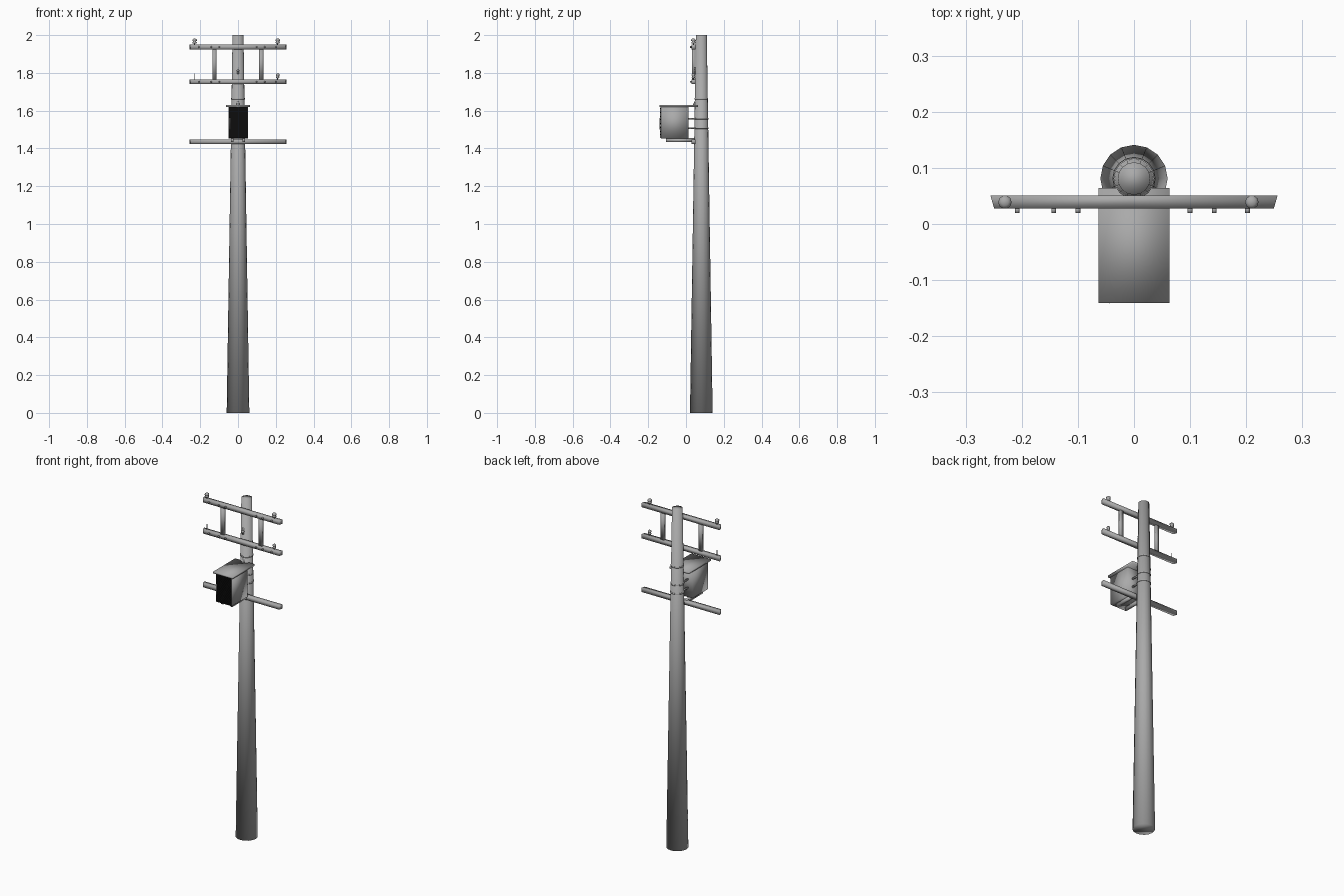
import bpy, bmesh, math
from mathutils import Matrix, Vector

if "Cube" in bpy.data.objects:
    bpy.data.objects.remove(bpy.data.objects["Cube"])


def material(name, v):
    m = bpy.data.materials.new(name)
    m.diffuse_color = (v, v, v, 1)
    m.use_nodes = True
    m.node_tree.nodes["Principled BSDF"].inputs["Base Color"].default_value = m.diffuse_color
    return m


GREY = material("weathered grey", 0.4)
BLACK = material("black", 0.004)
PY = 0.081          # pole axis in y


def pole_r(z):
    return 0.06 - 0.0155 * z


def finish(name, bm, mat=GREY, smooth=True):
    bmesh.ops.recalc_face_normals(bm, faces=bm.faces)
    me = bpy.data.meshes.new(name)
    bm.to_mesh(me)
    bm.free()
    me.materials.append(mat)
    for p in me.polygons:
        p.use_smooth = smooth
    ob = bpy.data.objects.new(name, me)
    bpy.context.collection.objects.link(ob)
    return ob


def add_box(bm, x0, x1, y0, y1, z0, z1):
    m = Matrix.Translation(((x0 + x1) / 2, (y0 + y1) / 2, (z0 + z1) / 2))
    m = m @ Matrix.Diagonal((x1 - x0, y1 - y0, z1 - z0, 1))
    return bmesh.ops.create_cube(bm, size=1, matrix=m)["verts"]


def box(name, *dims, mat=GREY, smooth=True):
    bm = bmesh.new()
    add_box(bm, *dims)
    return finish(name, bm, mat, smooth)


def rod(name, a, b, r1, r2=None, sides=8):
    a, b = Vector(a), Vector(b)
    d = b - a
    rot = d.to_track_quat('Z', 'Y').to_matrix().to_4x4()
    bm = bmesh.new()
    bmesh.ops.create_cone(bm, cap_ends=True, segments=sides, radius1=r1,
                          radius2=r1 if r2 is None else r2, depth=d.length,
                          matrix=Matrix.Translation((a + b) / 2) @ rot)
    return finish(name, bm)


def lathe(name, x, y, z, profile, sides=10):
    bm = bmesh.new()
    rings = []
    for r, h in profile:
        rings.append([bm.verts.new((x + r * math.cos(2 * math.pi * i / sides),
                                    y + r * math.sin(2 * math.pi * i / sides), z + h))
                      for i in range(sides)])
    for lo, hi in zip(rings, rings[1:]):
        for i in range(sides):
            j = (i + 1) % sides
            bm.faces.new((lo[i], lo[j], hi[j], hi[i]))
    bm.faces.new(rings[0])
    bm.faces.new(rings[-1])
    return finish(name, bm)


# Tapered pole
rod("pole", (0, PY, 0), (0, PY, 2), pole_r(0), pole_r(2), 16)

# Clamp bands round the pole
for z in (1.663, 1.558, 1.508):
    r = pole_r(z)
    lathe("clamp_band", 0, PY, z, [(r, -.004), (r + .002, -.003), (r + .002, .003), (r, .004)], 16)

# Cross arms with slanted ends, and their bolts
for z in (1.937, 1.753, 1.436):
    bm = bmesh.new()
    for v in add_box(bm, -.256, .256, .028, .051, z - .012, z + .012):
        if v.co.y < .04:
            v.co.x *= .974
    finish("cross_arm", bm)
    if z > 1.5:
        for x in (-.208, -.143, -.10, .10, .143, .202):
            rod("arm_bolt", (x, .020, z), (x, .03, z), .005, sides=6)

# Upright braces between the upper arms
for x in (-.125, .123):
    box("arm_brace", x - .011, x + .011, .032, .046, 1.763, 1.927)

# Insulators on the arms
knob = [(.003, 0), (.003, .008), (.010, .010), (.012, .016), (.007, .019),
        (.012, .023), (.012, .029), (.006, .034)]
for x in (-.23, .21):
    lathe("insulator", x, .039, 1.947, knob)
lathe("small_insulator", .21, .039, 1.763, [(r * .8, h) for r, h in knob])
rod("insulator_pin", (-.23, .039, 1.757), (-.23, .039, 1.797), .0015, sides=6)

# Eye bolt on the pole
rod("pole_bolt", (0, .036, 1.812), (0, .06, 1.812), .007)
box("pole_bolt_plate", -.005, .005, .045, .056, 1.795, 1.832)

# Equipment cabinet: body, lid, black front panel with slats
box("cabinet_body", -.051, .053, -.133, .012, 1.453, 1.622)
box("cabinet_lid", -.063, .063, -.141, .064, 1.619, 1.63)
box("front_panel", -.048, .051, -.1345, -.132, 1.456, 1.62, mat=BLACK, smooth=False)
bm = bmesh.new()
for i in range(22):
    z = 1.458 + i * .0072
    add_box(bm, -.046, .049, -.1365, -.134, z, z + .0045)
finish("grille_slats", bm, BLACK, smooth=False)
rod("door_handle", (-.043, -.139, 1.50), (-.043, -.139, 1.56), .0025)

# Supports: rails below, arms to the pole, lid bracket
for x in (-.03, .03):
    box("cabinet_rail", x - .006, x + .006, -.105, .045, 1.433, 1.454)
for z in (1.558, 1.508):
    for x in (-.02, .02):
        box("cabinet_bracket", x - .004, x + .004, .01, .06, z - .004, z + .004)
rod("lid_bracket", (0, .045, 1.628), (0, .05, 1.65), .01, .004)
